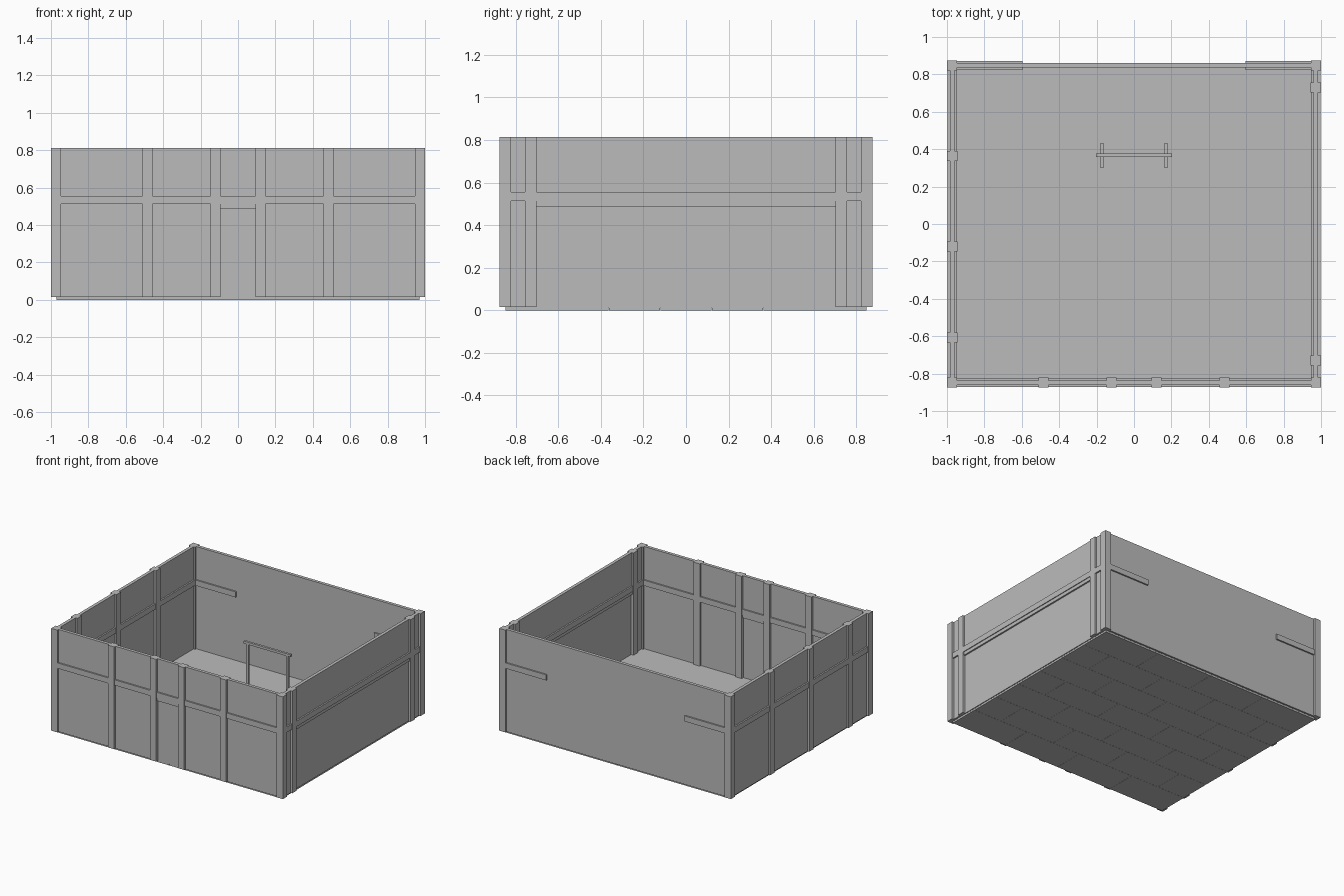
import bpy

if "Cube" in bpy.data.objects:
    bpy.data.objects.remove(bpy.data.objects["Cube"])

stone = bpy.data.materials.new("plain grey")
stone.diffuse_color = (0.5, 0.5, 0.5, 1)
stone.use_nodes = True
stone.node_tree.nodes["Principled BSDF"].inputs["Base Color"].default_value = stone.diffuse_color


def boxes(name, parts):
    """One object made of boxes given as (x0, x1, y0, y1, z0, z1)."""
    verts, faces = [], []
    for x0, x1, y0, y1, z0, z1 in parts:
        n = len(verts)
        verts += [(x, y, z) for z in (z0, z1)
                  for x, y in ((x0, y0), (x1, y0), (x1, y1), (x0, y1))]
        faces += [[n + i for i in f] for f in (
            (3, 2, 1, 0), (4, 5, 6, 7), (0, 1, 5, 4),
            (1, 2, 6, 5), (2, 3, 7, 6), (3, 0, 4, 7))]
    mesh = bpy.data.meshes.new(name)
    mesh.from_pydata(verts, [], faces)
    mesh.materials.append(stone)
    ob = bpy.data.objects.new(name, mesh)
    bpy.context.collection.objects.link(ob)
    return ob


FLOOR, TOP = 0.015, 0.813
RAIL = (0.513, 0.556)      # rail bottom and top
LINTEL = 0.487
WX, WY = 0.972, 0.848      # wall centre lines
HALF = 0.027               # half a post


def post(x, y):
    return (x - HALF, x + HALF, y - HALF, y + HALF, FLOOR, TOP)


def along_x(y, a, b, half, z0, z1):
    return (a, b, y - half, y + half, z0, z1)


def along_y(x, a, b, half, z0, z1):
    return (x - half, x + half, a, b, z0, z1)


# Floor: staggered slabs under one smooth sheet
tile = 2 * WX / 4
row = 2 * WY / 7
slabs = []
for r in range(7):
    cuts = [-WX + tile * i for i in range(5)]
    if r % 2:
        cuts = [-WX] + [-WX + tile * (i + 0.5) for i in range(4)] + [WX]
    for a, b in zip(cuts, cuts[1:]):
        y = -WY + row * r
        slabs.append((a + 0.0006, b - 0.0006, y + 0.0006, y + row - 0.0006, 0, 0.012))
boxes("floor_slabs", slabs)
boxes("floor_sheet", [(-WX, WX, -WY, WY, 0.012, FLOOR)])

# Posts
boxes("corner_posts", [post(sx * (1 - HALF), sy * WY) for sx in (-1, 1) for sy in (-1, 1)])
boxes("front_posts", [post(x, -WY) for x in (-0.483, -0.121, 0.121, 0.483)])
boxes("left_posts", [post(-WX, y) for y in (-0.606, -0.121, 0.364)])
boxes("right_posts", [post(WX, y) for y in (-0.73, 0.73)])

# Wall panels
P = 0.0125
boxes("back_wall", [along_x(WY, -WX, WX, P, FLOOR, TOP)])
boxes("left_wall", [along_y(-WX, -WY, WY, P, FLOOR, TOP)])
boxes("front_wall", [along_x(-WY, -WX, -0.1, P, FLOOR, TOP),
                     along_x(-WY, 0.1, WX, P, FLOOR, TOP),
                     along_x(-WY, -0.1, 0.1, P, LINTEL, TOP)])
boxes("right_wall", [along_y(WX, -WY, -0.72, P, FLOOR, TOP),
                     along_y(WX, 0.72, WY, P, FLOOR, TOP),
                     along_y(WX, -0.72, 0.72, P, LINTEL, TOP)])

# Closed door and wide gate, set back under their lintels
boxes("front_door", [along_x(-WY, -0.1, 0.1, 0.006, FLOOR, LINTEL)])
boxes("side_gate", [along_y(WX, -0.72, 0.72, 0.006, FLOOR, LINTEL)])
boxes("lintels", [along_x(-WY, -0.1, 0.1, 0.018, LINTEL, RAIL[0]),
                  along_y(WX, -0.72, 0.72, 0.018, LINTEL, RAIL[0])])

# Horizontal rails; the back wall has only two short ones
R = 0.024
boxes("front_rail", [along_x(-WY, -WX, WX, R, *RAIL)])
boxes("side_rails", [along_y(s * WX, -WY, WY, R, *RAIL) for s in (-1, 1)])
boxes("back_rails", [along_x(WY, -WX, -0.597, R, *RAIL),
                     along_x(WY, 0.597, WX, R, *RAIL)])

# Free-standing frame inside: crossbar, uprights and feet
FY, B = 0.367, 0.009
frame = [(-0.202, 0.202, FY - B, FY + B, 0.438, 0.457)]
for x in (-0.171, 0.171):
    frame.append((x - B, x + B, FY - B, FY + B, FLOOR, 0.438))
    frame.append((x - B, x + B, FY - 0.067, FY + 0.067, FLOOR, FLOOR + 0.02))
boxes("standing_frame", frame)
